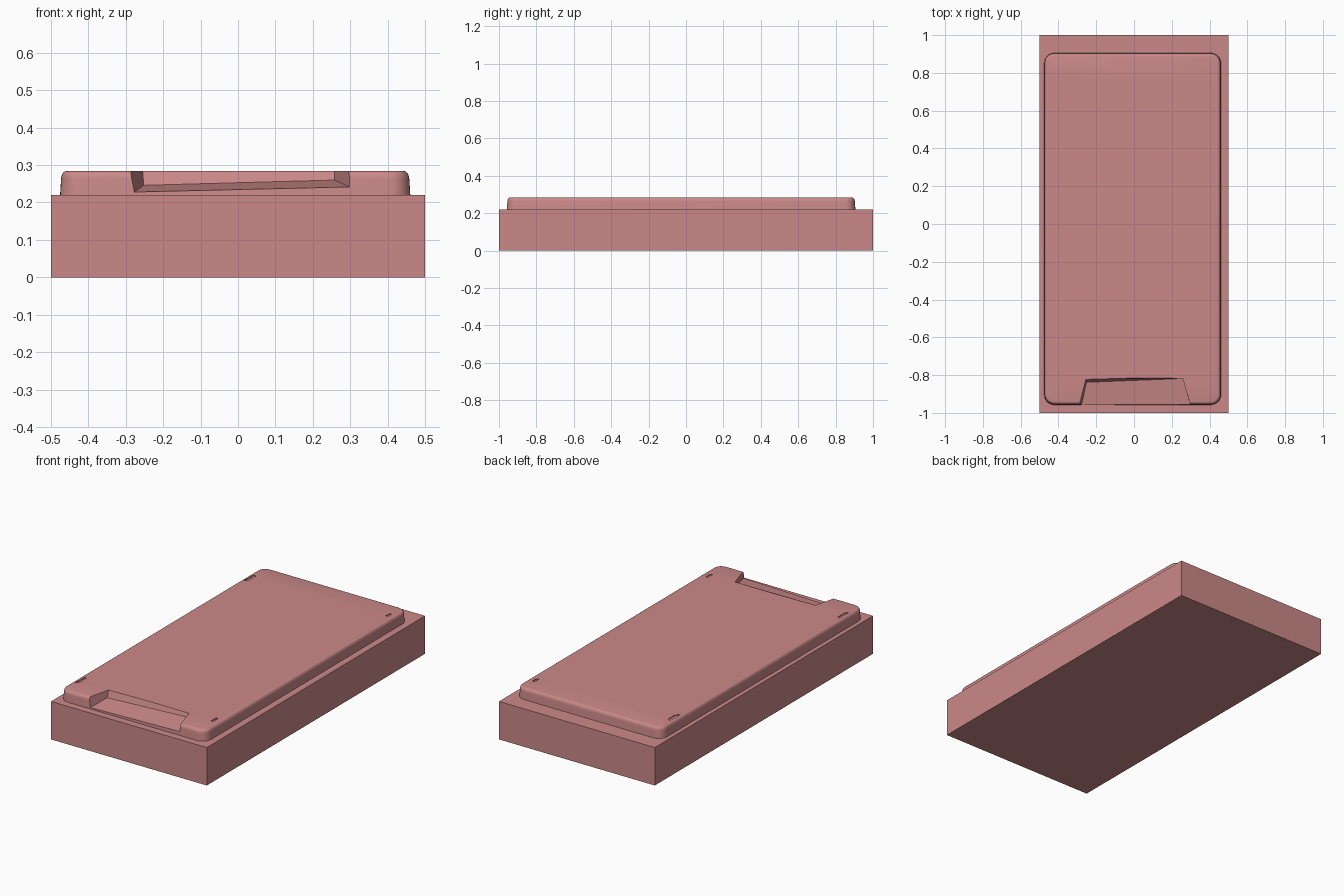
import bpy, bmesh, math

if "Cube" in bpy.data.objects:
    bpy.data.objects.remove(bpy.data.objects["Cube"])

mat = bpy.data.materials.new("dusty_red")
mat.diffuse_color = (0.60, 0.25, 0.25, 1)
mat.use_nodes = True
mat.node_tree.nodes["Principled BSDF"].inputs["Base Color"].default_value = mat.diffuse_color


def mesh_object(name, rings):
    """Skin a stack of equal-length point rings into a closed solid."""
    bm = bmesh.new()
    loops = [[bm.verts.new(p) for p in ring] for ring in rings]
    n = len(loops[0])
    for a, b in zip(loops, loops[1:]):
        for i in range(n):
            j = (i + 1) % n
            bm.faces.new((a[i], a[j], b[j], b[i]))
    bm.faces.new(loops[0][::-1])
    bm.faces.new(loops[-1])
    bmesh.ops.recalc_face_normals(bm, faces=bm.faces)
    me = bpy.data.meshes.new(name)
    bm.to_mesh(me)
    bm.free()
    ob = bpy.data.objects.new(name, me)
    bpy.context.collection.objects.link(ob)
    me.materials.append(mat)
    return ob


def rounded_ring(x0, x1, y0, y1, r, z, inset, seg=8):
    pts = []
    corners = [(x1 - r, y1 - r), (x0 + r, y1 - r), (x0 + r, y0 + r), (x1 - r, y0 + r)]
    for k, (cx, cy) in enumerate(corners):
        for s in range(seg + 1):
            a = math.pi / 2 * (k + s / seg)
            pts.append((cx + (r - inset) * math.cos(a), cy + (r - inset) * math.sin(a), z))
    return pts


def cut(target, cutter):
    cutter.hide_render = True
    mod = target.modifiers.new("cut", 'BOOLEAN')
    mod.operation = 'DIFFERENCE'
    mod.solver = 'EXACT'
    mod.object = cutter
    bpy.context.view_layer.objects.active = target
    bpy.ops.object.modifier_apply(modifier=mod.name)
    bpy.data.objects.remove(cutter)


# Base block
mesh_object("base_block", [[(x, y, z) for x, y in ((-.5, -1), (.5, -1), (.5, 1), (-.5, 1))]
                           for z in (0, 0.22)])

# Raised slab with rounded corners and a soft top edge
layers = [(0.215, 0.0), (0.262, 0.003)]
for s in range(1, 6):
    a = math.pi / 2 * s / 5
    layers.append((0.262 + 0.022 * math.sin(a), 0.003 + 0.014 * (1 - math.cos(a))))
slab = mesh_object("raised_slab", [rounded_ring(-.476, .461, -.958, .906, .055, z, i)
                                   for z, i in layers])

# Front finger recess with a sloping floor
floor = [(-.278, -.958, .227), (.300, -.958, .241), (.258, -.818, .260), (-.252, -.838, .246)]
front = [(-.284, -.99, .223), (.308, -.99, .237)]
lid = [(-.302, -.99, .31), (.309, -.99, .31), (.257, -.816, .31), (-.257, -.812, .31)]
cut(slab, mesh_object("recess_cutter", [front + floor[2:], lid]))

# Small dents near the four corners
for x, y, w, l in ((-.443, .745, .011, .045), (.415, .785, .008, .022),
                   (-.443, -.805, .008, .045), (.413, -.803, .008, .025)):
    ring = [(x - w, y - l), (x + w, y - l * .6), (x + w, y + l * .8), (x - w * .6, y + l)]
    cut(slab, mesh_object("dent_cutter", [[(px, py, z) for px, py in ring]
                                          for z in (0.279, 0.30)]))

bpy.ops.object.select_all(action='DESELECT')
slab.select_set(True)
bpy.context.view_layer.objects.active = slab
bpy.ops.object.shade_smooth_by_angle(angle=math.radians(30))
